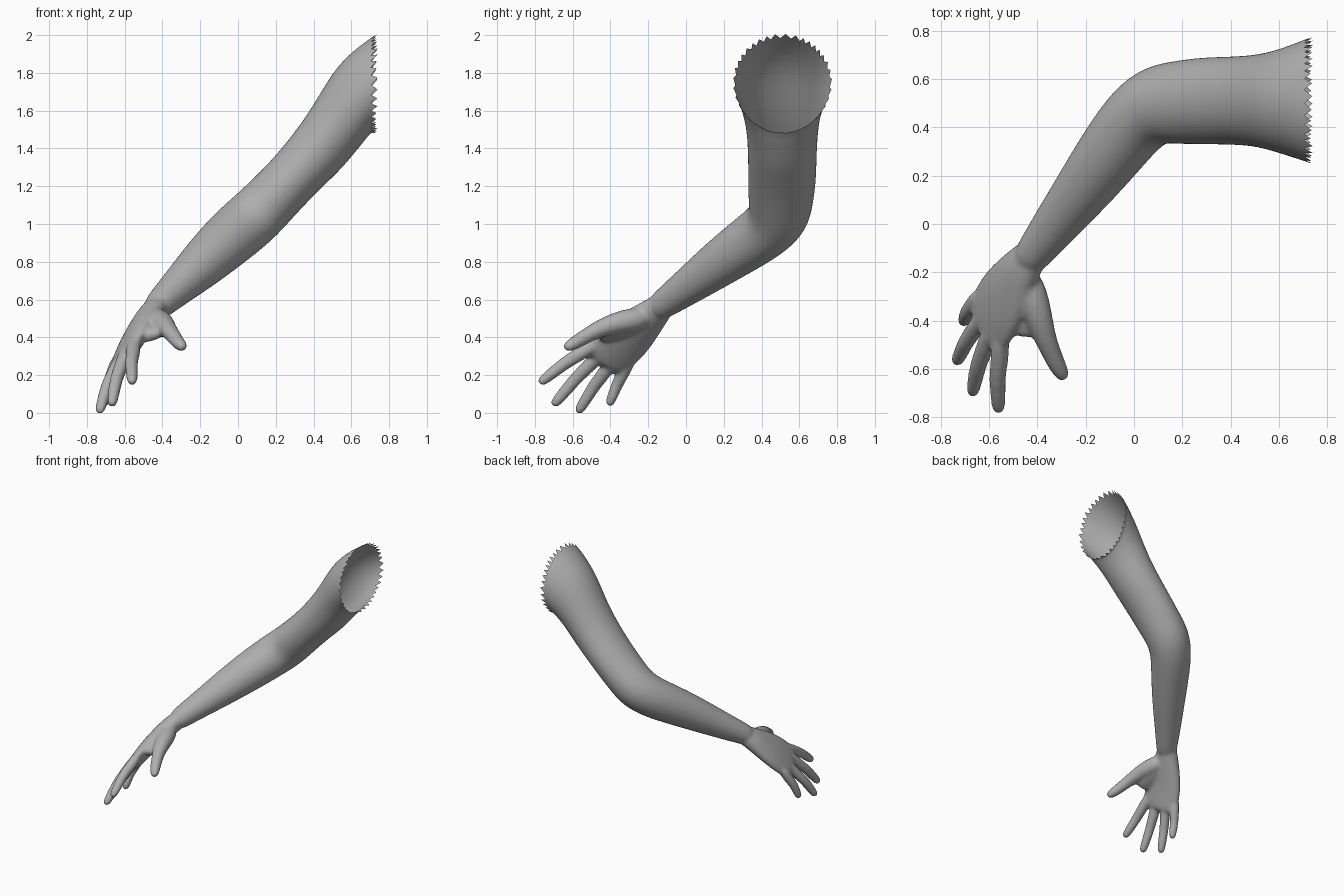
import bpy, bmesh, math, random
from mathutils import Vector

if "Cube" in bpy.data.objects:
    bpy.data.objects.remove(bpy.data.objects["Cube"])

random.seed(4)
bm = bmesh.new()


def tube(rings, ref, seg=16):
    """Closed loft; each ring is (x, y, z, radius along ref, other radius[, normal])."""
    ref = Vector(ref)
    pts = [Vector(r[:3]) for r in rings]
    loops = []
    for i, r in enumerate(rings):
        if len(r) > 5:
            n = Vector(r[5]).normalized()
        else:
            n = (pts[min(i + 1, len(pts) - 1)] - pts[max(i - 1, 0)]).normalized()
        u = (ref - n * ref.dot(n)).normalized()
        v = n.cross(u)
        loops.append([bm.verts.new(pts[i] + u * r[3] * math.cos(a) + v * r[4] * math.sin(a))
                      for a in (2 * math.pi * k / seg for k in range(seg))])
    for a, b in zip(loops, loops[1:]):
        for k in range(seg):
            m = (k + 1) % seg
            bm.faces.new((a[k], a[m], b[m], b[k]))
    bm.faces.new(loops[0][::-1])
    bm.faces.new(loops[-1])


# Upper arm, elbow and forearm
tube([(0.84, .515, 1.80, .305, .265, (-1, 0, 0)),
      (0.73, .512, 1.765, .268, .25, (-1, 0, 0)),
      (0.60, .507, 1.645, .218, .236, (-.97, 0, -.24)),
      (0.52, .51, 1.53, .197, .204, (-.935, 0, -.354)),
      (0.44, .51, 1.41, .187, .166, (-.82, 0, -.58)),
      (0.29, .51, 1.245, .185, .147),
      (0.17, .502, 1.12, .176, .152),
      (0.085, .492, 1.035, .168, .157),
      (0.00, .425, .962, .152, .156),
      (-.11, .277, .863, .139, .145),
      (-.22, .13, .758, .119, .124),
      (-.33, -.01, .655, .097, .098),
      (-.41, -.115, .58, .08, .082),
      (-.45, -.17, .54, .068, .068)], (0, 1, 0))

# Palm, flattened across the knuckle line
ACROSS = (.395, -.81, .43)
tube([(-.385, -.08, .605, .055, .055),
      (-.45, -.16, .54, .088, .07),
      (-.505, -.243, .463, .125, .066),
      (-.557, -.328, .385, .155, .057),
      (-.60, -.418, .297, .152, .048),
      (-.615, -.452, .258, .130, .037)], ACROSS)

# Thumb pad and the web of skin towards the index finger
tube([(-.445, -.19, .51, .05, .045), (-.455, -.29, .465, .085, .05),
      (-.458, -.37, .435, .09, .044), (-.46, -.43, .415, .082, .037),
      (-.462, -.465, .40, .06, .026)], (1, 0, .35))

# Fingers: base, tip, radius
back = Vector((-.70, -.15, .63))
for base, tip, rad in [((-.55, -.535, .325), (-.56, -.762, .168), .037),
                       ((-.605, -.49, .27), (-.667, -.692, .052), .037),
                       ((-.645, -.42, .225), (-.731, -.565, .015), .036),
                       ((-.655, -.325, .22), (-.704, -.403, .054), .034)]:
    b, t = Vector(base), Vector(tip)
    d = t - b
    e = d.normalized()
    path = [(b - e * .10, 1.0, 0), (b, 1.1, .006), (b + d * .4, 1.0, .014), (b + d * .52, .97, .014),
            (b + d * .8, .9, .006), (t, .8, 0), (t + e * .022, .5, 0)]
    tube([(*(p + back * lift), rad * s, rad * s) for p, s, lift in path], ACROSS, 12)

# Thumb
tube([(-.445, -.20, .51, .05, .05), (-.425, -.28, .493, .068, .068),
      (-.397, -.375, .475, .062, .06), (-.372, -.46, .445, .05, .048),
      (-.345, -.525, .41, .043, .042), (-.315, -.59, .37, .039, .038),
      (-.295, -.625, .35, .032, .031), (-.286, -.645, .342, .019, .019)], (1, 0, 0), 12)

bmesh.ops.recalc_face_normals(bm, faces=bm.faces)
mesh = bpy.data.meshes.new("arm")
bm.to_mesh(mesh)
bm.free()
arm = bpy.data.objects.new("arm", mesh)
bpy.context.collection.objects.link(arm)

# Blend all parts into one skin
sub = arm.modifiers.new("round", 'SUBSURF')
sub.levels = sub.render_levels = 2
rem = arm.modifiers.new("merge", 'REMESH')
rem.mode = 'VOXEL'
rem.voxel_size = 0.0095
smo = arm.modifiers.new("soften", 'SMOOTH')
smo.factor, smo.iterations = 0.5, 14
dg = bpy.context.evaluated_depsgraph_get()
skin = bpy.data.meshes.new_from_object(arm.evaluated_get(dg))
arm.modifiers.clear()
arm.data = skin

# Open the shoulder end and add the ragged torn edge
bm = bmesh.new()
bm.from_mesh(skin)
bmesh.ops.bisect_plane(bm, geom=bm.verts[:] + bm.edges[:] + bm.faces[:],
                       plane_co=(.705, 0, 0), plane_no=(1, 0, 0), clear_outer=True)
rim = [v for v in bm.verts if v.is_boundary and v.co.x > .69]
rim.sort(key=lambda v: math.atan2(v.co.z - 1.74, v.co.y - .51))
step = max(2, len(rim) // 36)
for i in range(0, len(rim), step):
    part = [rim[k % len(rim)] for k in range(i, min(i + step, len(rim)) + 1)]
    mid = (part[0].co + part[-1].co) / 2
    out = (mid - Vector((.705, .51, 1.74))) * .05
    apex = bm.verts.new(mid + out + Vector((random.uniform(.025, .035), 0, .012)))
    for a, b in zip(part, part[1:]):
        bm.faces.new((a, b, apex))
bmesh.ops.recalc_face_normals(bm, faces=bm.faces)
bm.to_mesh(skin)
bm.free()
skin.shade_smooth()

# Plain grey colour
grey = bpy.data.materials.new("plain grey")
grey.diffuse_color = (.43, .43, .43, 1)
grey.use_nodes = True
grey.node_tree.nodes["Principled BSDF"].inputs["Base Color"].default_value = grey.diffuse_color
skin.materials.clear()
skin.materials.append(grey)
